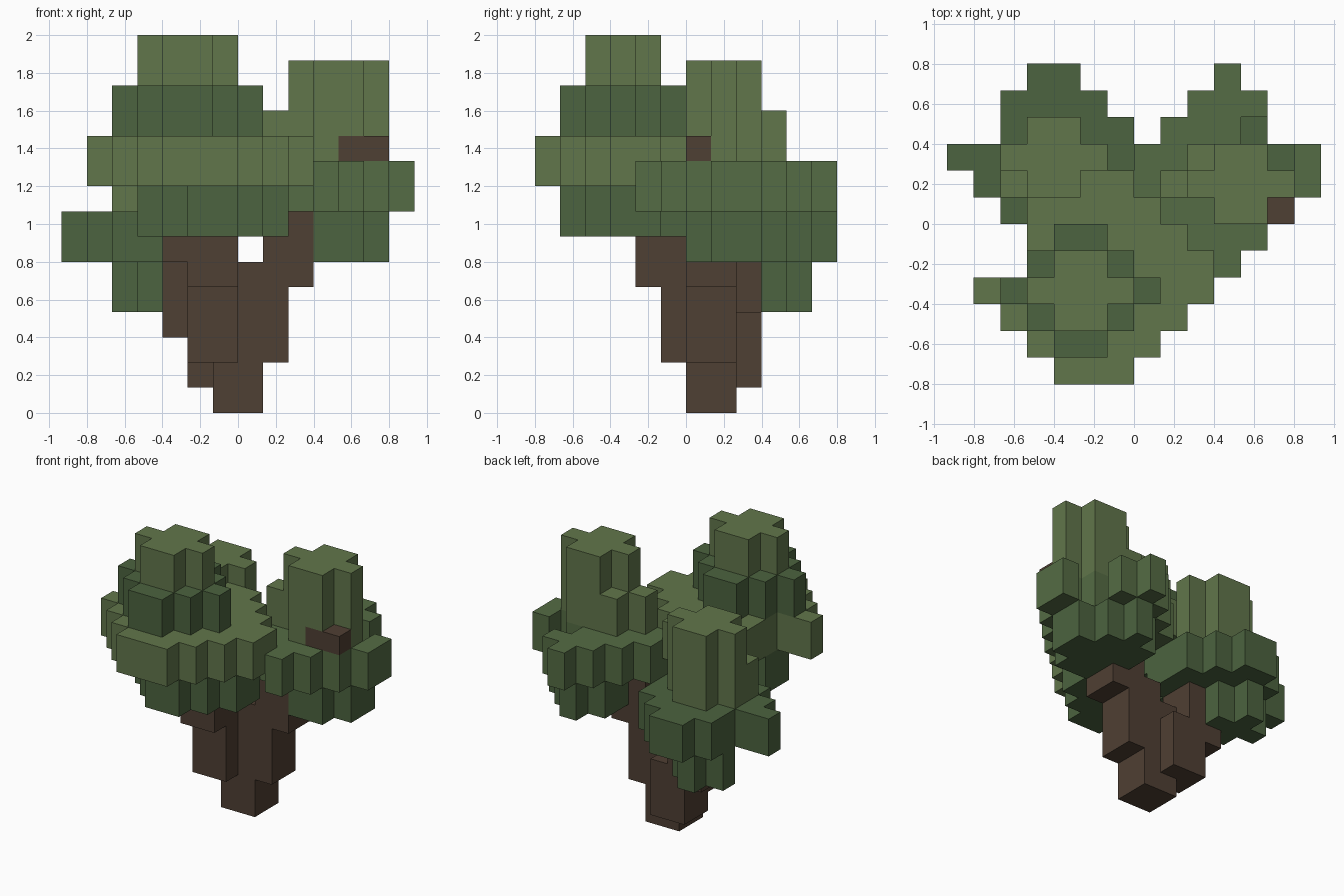
import bpy, bmesh
from mathutils import Vector

if "Cube" in bpy.data.objects:
    bpy.data.objects.remove(bpy.data.objects["Cube"])

U = 2 / 15  # edge length of one block


def material(name, rgb):
    m = bpy.data.materials.new(name)
    m.diffuse_color = (*rgb, 1)
    m.use_nodes = True
    m.node_tree.nodes["Principled BSDF"].inputs["Base Color"].default_value = m.diffuse_color
    return m


BARK = material("bark", (0.078, 0.050, 0.033))
DARK = material("dark_leaves", (0.072, 0.125, 0.050))
MID = material("mid_leaves", (0.090, 0.150, 0.058))
LIGHT = material("light_leaves", (0.120, 0.180, 0.070))

filled = {}   # block cell -> part name
parts = {}    # part name -> material


def fill(name, mat, cells):
    parts[name] = mat
    for c in cells:
        filled.setdefault(c, name)


def box(name, x0, x1, y0, y1, z0, z1):
    fill(name, BARK, [(x, y, z) for x in range(x0, x1)
                      for y in range(y0, y1) for z in range(z0, z1)])


def slab(name, mat, z0, z1, y0, rows):
    """Leaf layer: one (x start, x end) span per row, counting back from y0."""
    fill(name, mat, [(x, y0 + i, z) for i, (a, b) in enumerate(rows)
                     for x in range(a, b) for z in range(z0, z1)])


# Trunk and its limbs
box("trunk", -1, 1, 0, 2, 0, 5)
box("front_limb", -2, 0, -1, 1, 2, 5)
box("front_limb", -2, 0, -2, 0, 5, 8)
box("front_limb", -3, -2, -2, 0, 6, 8)
box("right_limb", 0, 2, 0, 2, 2, 6)
box("right_limb", 1, 3, 0, 2, 5, 8)
box("back_limb", -2, 0, 1, 3, 1, 4)
box("back_limb", -3, -1, 1, 3, 3, 6)
box("twig", 4, 6, 0, 1, 10, 11)

# Front crown, bottom to top
slab("front_crown_base", DARK, 7, 9, -5,
     [(-2, 0), (-3, 1), (-4, 2), (-4, 2), (-3, 1), (-2, 0)])
slab("front_crown_wide", LIGHT, 9, 11, -6,
     [(-3, 0), (-4, 1), (-5, 2), (-6, 3), (-4, 3), (-4, 2), (-4, 1), (-3, 0), (-2, -1)])
slab("front_crown_upper", DARK, 11, 13, -5,
     [(-3, -1), (-4, 0), (-5, 1), (-4, 0), (-3, -1)])
slab("front_crown_top", LIGHT, 13, 15, -4, [(-3, -1), (-4, 0), (-3, -1)])

# Right crown
slab("right_crown_base", DARK, 6, 8, 0,
     [(3, 5), (2, 6), (2, 6), (2, 5), (3, 4)])
slab("right_crown_wide", MID, 8, 10, -2,
     [(3, 4), (2, 5), (1, 6), (0, 7), (0, 5), (1, 4), (2, 5), (3, 4)])
slab("right_crown_wide", MID, 8, 10, 2, [(6, 7)])
slab("right_crown_shoulder", LIGHT, 10, 12, 1, [(1, 6), (2, 5)])
slab("right_crown_top", LIGHT, 11, 14, 0, [(3, 5), (2, 6), (3, 5)])
slab("right_crown_top", LIGHT, 10, 11, 0, [(3, 4)])

# Back left crown
slab("back_crown_base", DARK, 4, 6, 2, [(-4, -2), (-5, -2), (-4, -3)])
slab("back_crown_wide", DARK, 6, 8, 0,
     [(-5, -1), (-6, 0), (-7, 0), (-5, 0), (-5, -1), (-4, -2)])
slab("back_crown_shoulder", LIGHT, 8, 10, 1, [(-5, -2)])
slab("back_crown_top", LIGHT, 8, 12, 1, [(-4, -2), (-5, -1), (-4, -2)])

# Outer skin of each part
for name, mat in parts.items():
    bm = bmesh.new()
    for c in [k for k, v in filled.items() if v == name]:
        mid = Vector(c) + Vector((0.5, 0.5, 0.5))
        for axis in range(3):
            for s in (-1, 1):
                n = Vector([s if i == axis else 0 for i in range(3)])
                if tuple(int(a + b) for a, b in zip(c, n)) in filled:
                    continue
                p = Vector([1 if i == (axis + 1) % 3 else 0 for i in range(3)])
                q = n.cross(p)
                bm.faces.new([bm.verts.new((mid + (n + a * p + b * q) / 2) * U)
                              for a, b in ((-1, -1), (1, -1), (1, 1), (-1, 1))])
    bmesh.ops.remove_doubles(bm, verts=bm.verts, dist=1e-4)
    bmesh.ops.dissolve_limit(bm, angle_limit=0.01, verts=bm.verts, edges=bm.edges)
    mesh = bpy.data.meshes.new(name)
    bm.to_mesh(mesh)
    bm.free()
    mesh.materials.append(mat)
    bpy.context.collection.objects.link(bpy.data.objects.new(name, mesh))
